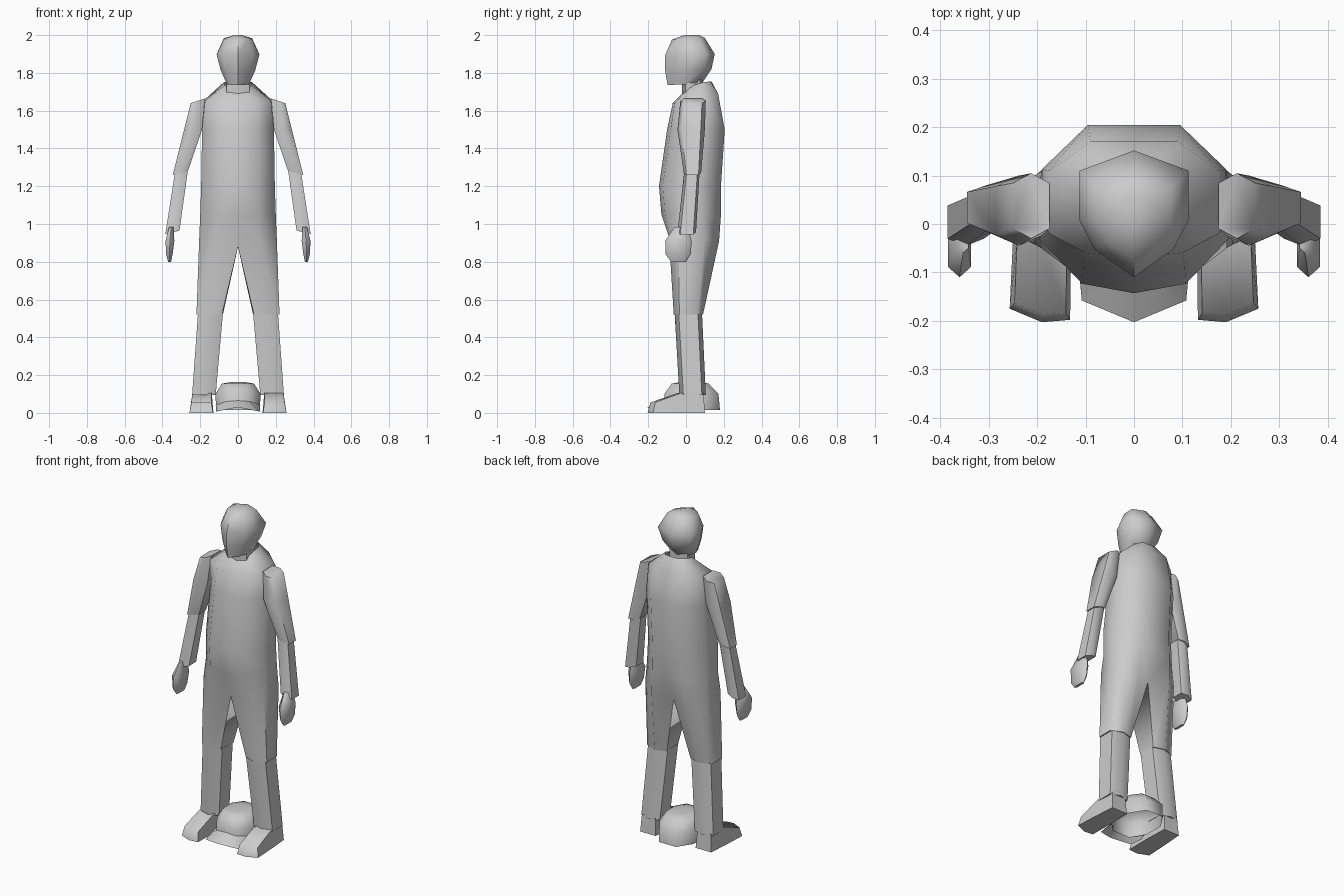
import bpy, math

if "Cube" in bpy.data.objects:
    bpy.data.objects.remove(bpy.data.objects["Cube"])

grey = bpy.data.materials.new("plain_grey")
grey.use_nodes = True
COLOUR = (0.6, 0.6, 0.6, 1)
grey.diffuse_color = COLOUR
grey.node_tree.nodes["Principled BSDF"].inputs["Base Color"].default_value = COLOUR


def loft(name, rings, closed=True, caps=(True, True), mirror=False, open_rings=0):
    """Skin equal-sized rings; the first open_rings spans are left unclosed."""
    n = len(rings[0])
    verts = [p for r in rings for p in r]
    faces = []
    for i in range(len(rings) - 1):
        for j in range(n - (i < open_rings)):
            k = (j + 1) % n
            faces.append((i * n + j, i * n + k, (i + 1) * n + k, (i + 1) * n + j))
    if caps[0]:
        faces.append(tuple(reversed(range(n))))
    if caps[1]:
        faces.append(tuple(range(len(verts) - n, len(verts))))
    mesh = bpy.data.meshes.new(name)
    mesh.from_pydata(verts, [], faces)
    mesh.materials.append(grey)
    obj = bpy.data.objects.new(name, mesh)
    bpy.context.collection.objects.link(obj)
    bpy.ops.object.select_all(action='DESELECT')
    obj.select_set(True)
    bpy.context.view_layer.objects.active = obj
    bpy.ops.object.mode_set(mode='EDIT')
    bpy.ops.mesh.select_all(action='SELECT')
    bpy.ops.mesh.normals_make_consistent(inside=False)
    bpy.ops.object.mode_set(mode='OBJECT')
    bpy.ops.object.shade_smooth_by_angle(angle=math.radians(62))
    if mirror:
        mod = obj.modifiers.new("mirror", 'MIRROR')
        mod.use_clip = True
        obj.modifiers.move(len(obj.modifiers) - 1, 0)
    return obj


def half_ring(w, yf, yb, z, side=0.0):
    """Half body section, from front centre round the side to back centre."""
    d = yb - yf
    return [(0, yf, z), (0.55 * w, yf + 0.06 * d, z), (w, yf + 0.34 * d, z - side),
            (w, yf + 0.7 * d, z - side), (0.5 * w, yb, z), (0, yb, z)]


def hexagon(x0, x1, y0, y1, z, tilt=0.0, pinch=0.15):
    """Limb section; tilt lowers the outer side."""
    m, e = (x0 + x1) / 2, pinch * (y1 - y0)
    return [(x0, y0 + e, z), (m, y0, z - tilt / 2), (x1, y0 + e, z - tilt),
            (x1, y1 - e, z - tilt), (m, y1, z - tilt / 2), (x0, y1 - e, z)]


# Suit body with collar and short trouser legs
collar = [(0, -0.02, 1.69), (0.045, -0.005, 1.7), (0.07, 0.04, 1.735),
          (0.075, 0.09, 1.75), (0.05, 0.13, 1.755), (0, 0.135, 1.755)]
shoulders = [(0, -0.07, 1.64), (0.1, -0.06, 1.64), (0.175, -0.02, 1.65),
             (0.175, 0.11, 1.66), (0.09, 0.17, 1.69), (0, 0.17, 1.69)]
body = [collar, shoulders,
        half_ring(0.19, -0.1, 0.205, 1.5),
        half_ring(0.195, -0.143, 0.185, 1.2),
        half_ring(0.2, -0.13, 0.185, 1.05)]
crotch = [(0, -0.07, 0.88), (0.11, -0.09, 0.93), (0.205, -0.04, 0.93),
          (0.205, 0.1, 0.93), (0.11, 0.175, 0.91), (0, 0.12, 0.88)]
cuff = [(0.085, -0.045, 0.52), (0.14, -0.065, 0.52), (0.22, -0.035, 0.52),
        (0.22, 0.06, 0.52), (0.15, 0.09, 0.52), (0.08, 0.07, 0.52)]
loft("suit_body", body + [crotch, cuff], mirror=True, open_rings=5, caps=(False, True))

# Neck and head: each section is front, cheek, temple, back corner, back
loft("neck", [hexagon(-0.06, 0.06, -0.02, 0.09, 1.69),
              hexagon(-0.06, 0.06, -0.02, 0.09, 1.8)])


def head_ring(w, yf, yb, zf, zb):
    half = [(0.72, 0.22), (1, 0.45), (1, 0.84)]
    d, dz = yb - yf, zb - zf
    right = [(w * a, yf + d * t, zf + dz * t) for a, t in half]
    left = [(-x, y, z) for x, y, z in reversed(right)]
    return [(0, yf, zf)] + right + [(0, yb, zb)] + left


loft("head", [head_ring(0.058, -0.098, 0.085, 1.735, 1.745),
              head_ring(0.092, -0.11, 0.135, 1.81, 1.82),
              head_ring(0.113, -0.11, 0.152, 1.895, 1.9),
              head_ring(0.075, -0.075, 0.1, 1.975, 1.985),
              head_ring(0.02, -0.01, 0.07, 2.0, 2.0)])

# Limbs, one loft per segment on each side
LIMBS = {
    "upper_arm": [(0.175, 0.25, -0.03, 0.105, 1.665, 0.025),
                  (0.19, 0.285, -0.045, 0.1, 1.5, 0.0),
                  (0.265, 0.345, -0.012, 0.08, 1.28, 0.02)],
    "forearm": [(0.265, 0.335, -0.01, 0.072, 1.285, 0.02),
                (0.31, 0.385, -0.045, 0.053, 0.965, 0.02)],
    "shin": [(0.08, 0.212, -0.06, 0.085, 0.525, 0.0),
             (0.118, 0.243, -0.035, 0.105, 0.095, 0.0)],
    "hand": [(0.342, 0.365, -0.06, 0.01, 0.985, 0.0),
             (0.337, 0.384, -0.11, 0.03, 0.91, 0.0),
             (0.346, 0.38, -0.108, 0.025, 0.84, 0.0),
             (0.354, 0.37, -0.08, 0.0, 0.8, 0.0)],
}
for side, s in (("left", 1), ("right", -1)):
    for part, sections in LIMBS.items():
        rings = [[(s * x, y, z) for x, y, z in hexagon(*sec)] for sec in sections]
        loft(f"{side}_{part}", rings)

    # Shoe: outline shrunk upward, with the top sloping down to the toe
    sole = [(0.135, 0.1), (0.13, -0.05), (0.132, -0.198), (0.19, -0.203),
            (0.257, -0.175), (0.25, -0.03), (0.24, 0.1)]
    top = []
    for x, y in sole:
        z = 0.105 if y > -0.1 else 0.055
        top.append((s * (0.19 + (x - 0.19) * 0.85), y * 0.93, z))
    loft(f"{side}_shoe", [[(s * x, y, 0.01) for x, y in sole], top])


# Cap on the ground: open dome with a sloping brim
def cap_ring(w, yf, yb, z):
    half = [(0.55, 0.0), (1, 0.3), (1, 0.7), (0.5, 1.0)]
    right = [(w * a, yf + (yb - yf) * t, z) for a, t in half]
    return right + [(-x, y, z) for x, y, z in reversed(right)]


loft("cap_dome", [cap_ring(0.115, -0.115, 0.18, 0.015),
                  cap_ring(0.12, -0.115, 0.172, 0.1),
                  cap_ring(0.085, -0.075, 0.12, 0.155),
                  cap_ring(0.04, -0.03, 0.07, 0.163)], caps=(False, True))
back = [(-0.118, -0.03, 0.04), (-0.065, -0.115, 0.06), (0, -0.118, 0.065),
        (0.065, -0.115, 0.06), (0.118, -0.03, 0.04)]
front = [(-0.115, -0.08, 0.005), (-0.108, -0.158, 0.008), (0, -0.203, 0.03),
         (0.108, -0.158, 0.008), (0.115, -0.08, 0.005)]
loft("cap_brim", [back, front], open_rings=1, caps=(False, False))

# Settle everything on the ground
for obj in bpy.context.collection.objects:
    if obj.name.endswith("shoe"):
        for v in obj.data.vertices:
            v.co.z = max(0.0, v.co.z - 0.01) if v.co.z < 0.02 else v.co.z
